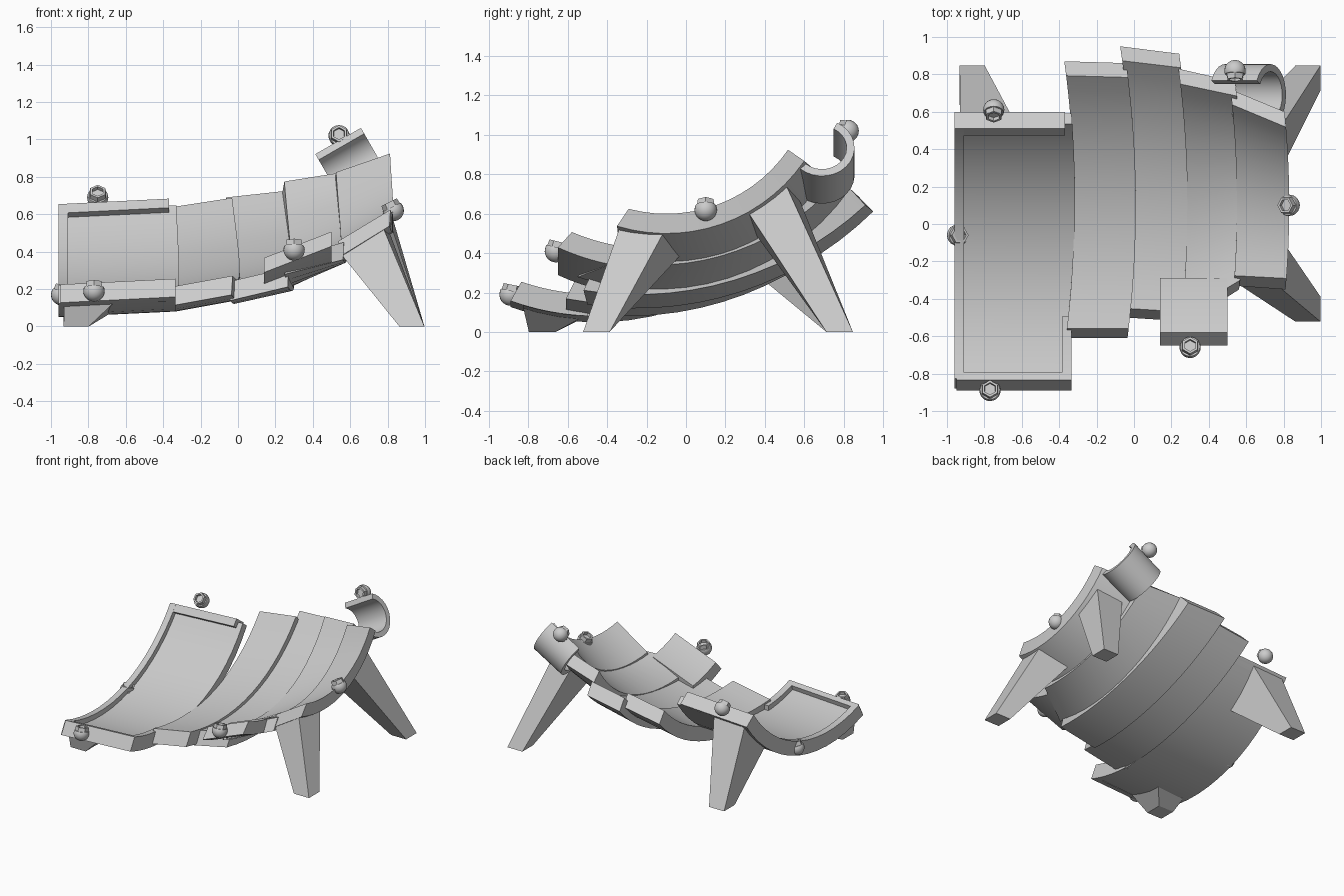
import bpy, bmesh, math
from mathutils import Vector

cube = bpy.data.objects.get("Cube")
if cube:
    bpy.data.objects.remove(cube)

grey = bpy.data.materials.new("plain_grey")
grey.use_nodes = True
COLOUR = (0.6, 0.6, 0.6, 1)
grey.diffuse_color = COLOUR
grey.node_tree.nodes["Principled BSDF"].inputs["Base Color"].default_value = COLOUR


def finish(bm, name, angle=25):
    bmesh.ops.recalc_face_normals(bm, faces=bm.faces)
    mesh = bpy.data.meshes.new(name)
    bm.to_mesh(mesh)
    bm.free()
    mesh.materials.append(grey)
    obj = bpy.data.objects.new(name, mesh)
    bpy.context.collection.objects.link(obj)
    bpy.ops.object.select_all(action="DESELECT")
    obj.select_set(True)
    bpy.context.view_layer.objects.active = obj
    bpy.ops.object.shade_smooth_by_angle(angle=math.radians(angle))
    return obj


def loft(name, start, end):
    """Solid between two sections, each an (outer points, inner points) pair."""
    bm = bmesh.new()
    grids = [[[bm.verts.new(p) for p in side] for side in sec] for sec in (start, end)]
    (o0, i0), (o1, i1) = grids
    n = len(o0)
    for k in range(n - 1):
        for a, b in ((o0, o1), (i0, i1), (o0, i0), (o1, i1)):
            bm.faces.new((a[k], a[k + 1], b[k + 1], b[k]))
    for k in (0, n - 1):
        bm.faces.new((o0[k], o1[k], i1[k], i0[k]))
    return finish(bm, name)


def arc(x, low_y, low_z, radius, y0, y1, thick, inset=0.035, bulge=0.0, steps=14):
    """Curved cross-section; its lowest outer point is at low_y, low_z."""
    a0 = math.asin((y0 - low_y) / radius)
    a1 = math.asin((y1 - low_y) / radius)
    outer, inner = [], []
    for k in range(steps + 1):
        t = k / steps
        for pts, r, start in ((outer, radius, a0), (inner, radius - thick, a0 + inset / radius)):
            a = start + (a1 - start) * t
            y = low_y + r * math.sin(a)
            shift = bulge * (1 - ((y - 0.1) / 0.75) ** 2)
            pts.append((x + shift, y, low_z + radius - r * math.cos(a)))
    return outer, inner


# Left segment: recessed panel with raised rims
def left_part(name, x0, x1, y0, y1, thick, inset, b0=0.0, b1=0.0):
    def section(x, b):
        return arc(x, -0.45, 0.05 + 0.05 * (x + 0.95), 1.29, y0, y1, thick, inset, b)
    loft(name, section(x0, b0), section(x1, b1))


left_part("left_panel", -0.93, -0.36, -0.87, 0.59, 0.07, 0, 0, 0.045)
left_part("left_side_rim", -0.96, -0.91, -0.88, 0.6, 0.11, 0.02)
left_part("left_front_rim", -0.95, -0.335, -0.89, -0.825, 0.11, 0.02)
left_part("left_back_rim", -0.95, -0.37, 0.56, 0.6, 0.11, 0.0)
left_part("left_inner_rim", -0.385, -0.335, -0.88, -0.5, 0.11, 0.02)

# Middle and right segments stepping up towards the right
loft("second_segment",
     arc(-0.37, -0.3, 0.08, 1.67, -0.61, 0.87, 0.11, bulge=0.05),
     arc(-0.04, -0.3, 0.14, 1.67, -0.61, 0.86, 0.11, bulge=0.05))
loft("third_segment",
     arc(-0.06, -0.25, 0.12, 1.71, -0.5, 0.95, 0.11, bulge=0.05),
     arc(0.25, -0.25, 0.19, 1.71, -0.52, 0.91, 0.11, bulge=0.05))
loft("fourth_segment",
     arc(0.235, -0.15, 0.21, 1.2, -0.55, 0.83, 0.1, bulge=0.05),
     arc(0.53, -0.15, 0.34, 1.2, -0.35, 0.76, 0.1, bulge=0.05))
loft("front_tab",
     arc(0.14, -0.15, 0.18, 1.2, -0.65, -0.3, 0.1),
     arc(0.5, -0.15, 0.32, 1.2, -0.65, -0.3, 0.1))
loft("right_segment",
     arc(0.5, -0.1, 0.34, 1.0, -0.33, 0.72, 0.1, bulge=0.05),
     arc(0.775, -0.1, 0.5, 0.85, -0.35, 0.6, 0.1, bulge=0.055))


# Open scoop at the raised back corner
axis = Vector((0.87, 0, 0.5))
rise = Vector((-0.5, 0, 0.87))
side = Vector((0, 1, 0))


def ring(centre, steps=16):
    rows = []
    for r in (0.165, 0.125):
        row = []
        for k in range(steps + 1):
            a = math.radians(62 - 207 * k / steps)
            row.append(centre + r * (side * math.cos(a) + rise * math.sin(a)))
        rows.append(row)
    return rows


scoop_end = Vector((0.73, 0.69, 0.935))
loft("scoop", ring(scoop_end - axis * 0.28), ring(scoop_end))


# Tapered legs: four top corners running down to a square foot
def leg(name, foot_x, foot_y, top):
    s = 0.067
    foot = [(foot_x + dx, foot_y + dy, 0) for dx, dy in ((-s, -s), (s, -s), (s, s), (-s, s))]

    def pair(p):
        return [p[0], p[1]], [p[3], p[2]]
    loft(name, pair(top), pair(foot))


leg("front_right_leg", 0.93, -0.455,
    [(0.54, -0.31, 0.4), (0.78, -0.34, 0.52), (0.8, -0.1, 0.53), (0.58, 0, 0.42)])
leg("back_right_leg", 0.93, 0.78,
    [(0.58, 0.35, 0.5), (0.79, 0.3, 0.63), (0.78, 0.51, 0.74), (0.6, 0.58, 0.66)])
leg("back_left_leg", -0.865, 0.78,
    [(-0.93, 0.3, 0.34), (-0.65, 0.3, 0.34), (-0.65, 0.57, 0.62), (-0.93, 0.57, 0.61)])
leg("front_left_leg", -0.865, -0.73,
    [(-0.93, -0.83, 0.14), (-0.65, -0.83, 0.14), (-0.65, -0.5, 0.09), (-0.93, -0.5, 0.08)])


# Ball bolts with a hexagonal socket
def bolt(name, place, direction):
    bm = bmesh.new()
    bmesh.ops.create_uvsphere(bm, u_segments=20, v_segments=12, radius=0.057)
    cut = bmesh.ops.bisect_plane(bm, geom=bm.verts[:] + bm.edges[:] + bm.faces[:],
                                 plane_co=(0, 0, 0.02), plane_no=(0, 0, 1), clear_outer=True)
    bmesh.ops.holes_fill(bm, edges=[e for e in cut["geom_cut"]
                                    if isinstance(e, bmesh.types.BMEdge)])
    head = bmesh.ops.create_cone(bm, cap_ends=True, segments=6, radius1=0.052,
                                 radius2=0.046, depth=0.05)["verts"]
    bmesh.ops.translate(bm, verts=head, vec=(0, 0, 0.025))
    top = max(bm.faces, key=lambda f: f.calc_center_median().z)
    bmesh.ops.inset_region(bm, faces=[top], thickness=0.013)
    bmesh.ops.inset_region(bm, faces=[top], thickness=0.001, depth=-0.022)
    obj = finish(bm, name)
    obj.location = place
    obj.rotation_euler = Vector(direction).to_track_quat("Z", "Y").to_euler()


bolt("left_bolt", (-0.943, -0.06, 0.17), (0.3, 0, 1))
bolt("back_left_bolt", (-0.75, 0.61, 0.69), (0, -0.8, 0.7))
bolt("front_left_bolt", (-0.77, -0.89, 0.19), (0, 0.2, 1))
bolt("front_tab_bolt", (0.3, -0.66, 0.41), (0, 0.25, 1))
bolt("right_bolt", (0.83, 0.1, 0.62), (-0.5, 0, 1))
bolt("scoop_bolt", (0.54, 0.82, 1.02), (0, -1, 0.25))
